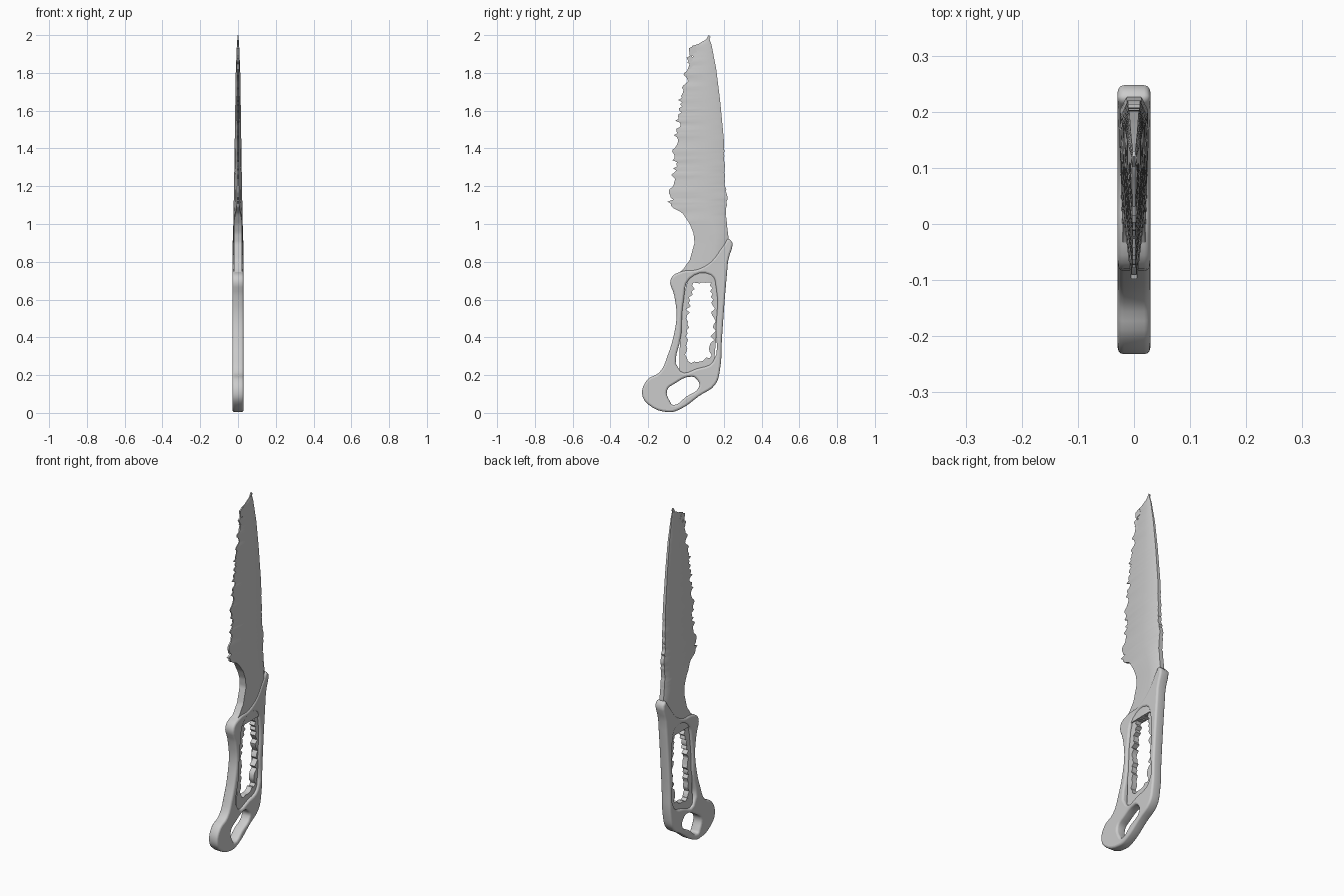
import bpy, bmesh, math, random
from mathutils import Vector

random.seed(7)
if "Cube" in bpy.data.objects:
    bpy.data.objects.remove(bpy.data.objects["Cube"], do_unlink=True)

grey = bpy.data.materials.new("plain_grey")
grey.use_nodes = True
grey.diffuse_color = (0.6, 0.6, 0.6, 1)
grey.node_tree.nodes["Principled BSDF"].inputs["Base Color"].default_value = (0.6, 0.6, 0.6, 1)


def finish(obj, angle):
    bpy.ops.object.select_all(action='DESELECT')
    obj.select_set(True)
    bpy.context.view_layer.objects.active = obj
    if obj.type == 'CURVE':
        bpy.ops.object.convert(target='MESH')
        obj = bpy.context.object
    obj.data.materials.clear()
    obj.data.materials.append(grey)
    bpy.ops.object.shade_smooth_by_angle(angle=math.radians(angle))


def plate(name, loops, half, bevel=0.0):
    """Filled side profile with holes; loops are (points, smooth) in y, z."""
    cu = bpy.data.curves.new(name, 'CURVE')
    cu.dimensions, cu.fill_mode = '2D', 'BOTH'
    cu.resolution_u, cu.bevel_resolution = 4, 2
    cu.extrude, cu.bevel_depth, cu.offset = half - bevel, bevel, -bevel
    for pts, smooth in loops:
        sp = cu.splines.new('BEZIER' if smooth else 'POLY')
        sp.use_cyclic_u = True
        target = sp.bezier_points if smooth else sp.points
        target.add(len(pts) - 1)
        for p, (y, z) in zip(target, pts):
            if smooth:
                p.co = (y, z, 0)
                p.handle_left_type = p.handle_right_type = 'AUTO'
            else:
                p.co = (y, z, 0, 1)
    obj = bpy.data.objects.new(name, cu)
    obj.rotation_euler = (math.pi / 2, 0, math.pi / 2)
    bpy.context.collection.objects.link(obj)
    finish(obj, 50)


def jagged(pts, step, amount):
    """Resample a closed loop and push points in and out at random."""
    out = []
    for a, b in zip(pts, pts[1:] + pts[:1]):
        a, b = Vector(a), Vector(b)
        d = b - a
        n = max(2, round(d.length / step))
        normal = Vector((-d.y, d.x)).normalized()
        for i in range(n):
            shift = random.uniform(-amount, amount) if i else 0
            out.append(tuple(a + d * (i / n) + normal * shift))
    return out


def lerp(keys, z):
    for (z0, v0), (z1, v1) in zip(keys, keys[1:]):
        if z <= z1:
            return v0 + (v1 - v0) * max(0, z - z0) / (z1 - z0)
    return keys[-1][1]


# Handle frame with an open middle and a lanyard hole
outline = [(-.08, .71), (-.062, .62), (-.05, .52), (-.065, .41), (-.095, .31),
           (-.14, .215), (-.205, .175), (-.232, .1), (-.2, .045), (-.09, .004),
           (-.03, .02), (.07, .09), (.155, .15), (.18, .23), (.19, .39),
           (.205, .6), (.222, .8), (.23, .92), (.2, .89), (.13, .8),
           (.06, .76), (-.02, .75)]
opening = [(.02, .71), (.13, .73), (.16, .66), (.158, .45), (.142, .27),
           (.06, .235), (-.03, .22), (-.025, .42), (-.012, .6)]
lanyard = [(-.1, .12), (-.06, .155), (.03, .192), (.055, .18), (.07, .14),
           (0, .085), (-.07, .042), (-.085, .06)]
plate("handle_frame", [(outline, True), (opening, True), (lanyard, True)], .029, .011)

# Thin ragged web lining the opening
mid = Vector((.065, .47))
rim = [tuple(mid + (Vector(p) - mid) * 1.07) for p in opening]
inner = [(.04, .69), (.135, .705), (.145, .6), (.145, .42), (.125, .29),
         (.06, .27), (-.005, .26), (.008, .42), (.015, .58)]
plate("handle_ragged_web", [(rim, False), (jagged(inner, .016, .014), False)], .016)

# Blade: cross-sections stacked along z, from handle to tip
front = [(.69, -.06), (.715, -.07), (.76, -.015), (.81, .02), (.9, .045), (.95, .04),
         (1.0, .02), (1.06, -.02), (1.09, -.078), (1.17, -.085), (1.24, -.065),
         (1.4, -.052), (1.53, -.042), (1.69, -.018), (1.77, 0), (1.83, .018),
         (1.94, .045), (1.965, .085), (1.975, .105)]
spine = [(.69, .205), (.81, .218), (.92, .226), (1.05, .21), (1.15, .218),
         (1.2, .207), (1.45, .2), (1.66, .18), (1.82, .16), (1.95, .135), (1.975, .125)]
thick = [(.69, .024), (.95, .026), (1.2, .021), (1.8, .012), (1.975, .005)]
edge = [(.69, .02), (1.02, .02), (1.1, .006), (1.25, .003), (1.975, .002)]

bm = bmesh.new()
rings = []
count = 118
for i in range(count):
    z = .69 + (1.975 - .69) * i / (count - 1)
    y0, y1, t, e = (lerp(k, z) for k in (front, spine, thick, edge))
    if 1.1 < z < 1.95:                       # worn, chipped cutting edge
        y0 += random.choice((-.02, -.008, 0, .008, .015)) * random.uniform(.5, 1)
    if 1.0 < z < 1.4:                        # lumpy back
        y1 += random.uniform(-.004, .004)
    w = y1 - y0
    half = [(e, y0), (e + (t - e) * .6, y0 + w * .28), (t, y0 + w * .6),
            (t * .95, y1 - w * .12), (t * .5, y1)]
    ring = half + [(-x, y) for x, y in reversed(half)]
    rings.append([bm.verts.new((x, y, z)) for x, y in ring])
for a, b in zip(rings, rings[1:]):
    for j in range(len(a)):
        k = (j + 1) % len(a)
        bm.faces.new((a[j], a[k], b[k], b[j]))
bm.faces.new(rings[0])
bm.faces.new(rings[-1])
bmesh.ops.recalc_face_normals(bm, faces=bm.faces)
mesh = bpy.data.meshes.new("blade")
bm.to_mesh(mesh)
bm.free()
blade = bpy.data.objects.new("blade", mesh)
bpy.context.collection.objects.link(blade)
finish(blade, 40)

# Broken burrs at the point and along the upper edge
plate("tip_burr", [([(.095, 1.965), (.13, 1.96), (.125, 1.98), (.13, 1.99),
                     (.12, 2.0), (.108, 1.98)], False)], .003)
plate("edge_burr", [([(.05, 1.82), (.01, 1.82), (.02, 1.85), (.003, 1.88), (.02, 1.89),
                      (.015, 1.93), (.045, 1.945), (.06, 1.91), (.03, 1.9),
                      (.035, 1.86), (.055, 1.85)], False)], .004)
